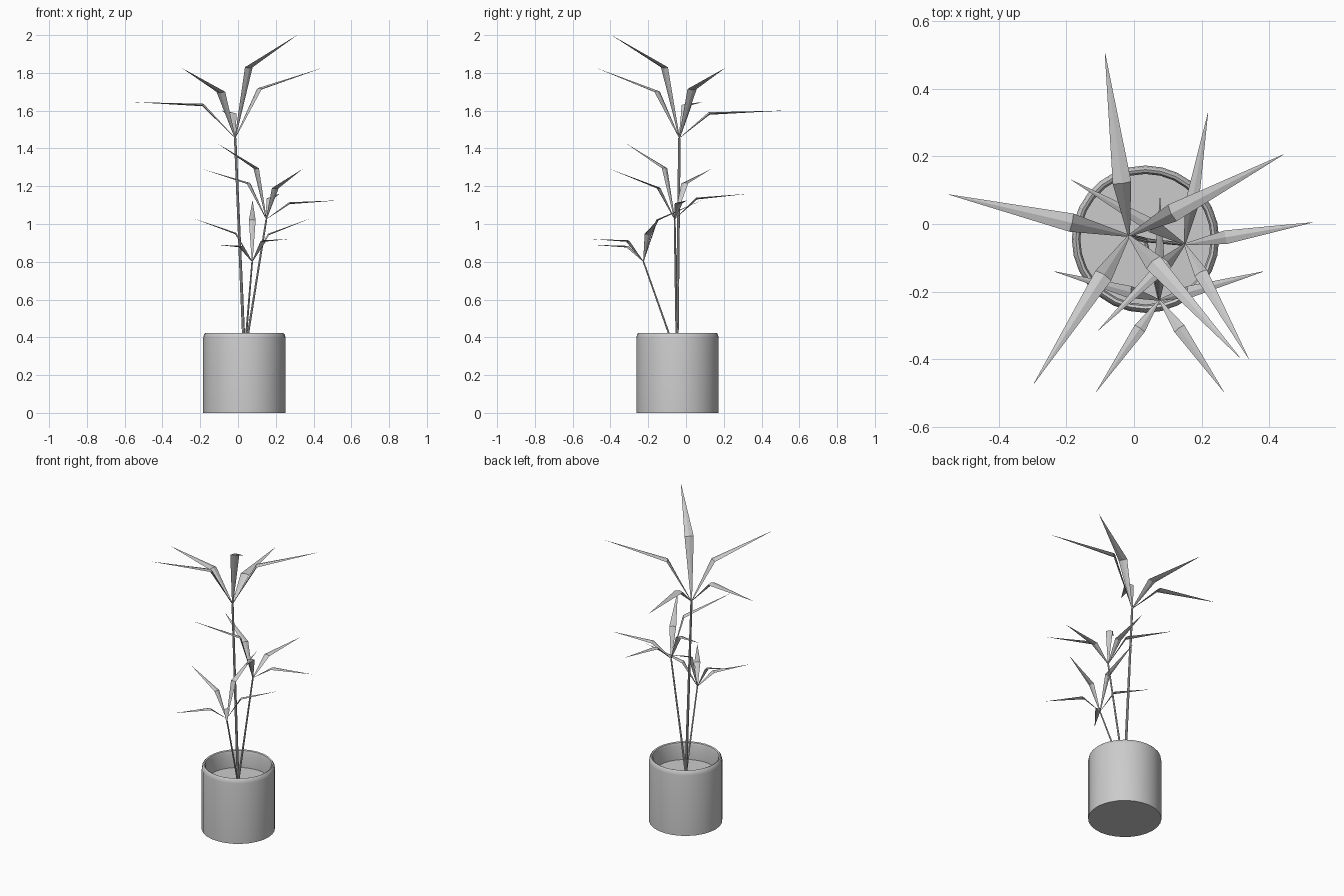
import bpy, bmesh, math
from mathutils import Vector

cube = bpy.data.objects.get("Cube")
if cube:
    bpy.data.objects.remove(cube, do_unlink=True)

grey = bpy.data.materials.new("plain grey")
grey.use_nodes = True
COLOUR = (0.6, 0.6, 0.6, 1)
grey.diffuse_color = COLOUR
grey.node_tree.nodes["Principled BSDF"].inputs["Base Color"].default_value = COLOUR


def make_object(name, bm, smooth=False):
    bmesh.ops.recalc_face_normals(bm, faces=bm.faces[:])
    mesh = bpy.data.meshes.new(name)
    bm.to_mesh(mesh)
    bm.free()
    mesh.materials.append(grey)
    obj = bpy.data.objects.new(name, mesh)
    bpy.context.collection.objects.link(obj)
    if smooth:
        bpy.ops.object.select_all(action='DESELECT')
        obj.select_set(True)
        bpy.context.view_layer.objects.active = obj
        bpy.ops.object.shade_smooth_by_angle(angle=math.radians(40))
    return obj


def skin(bm, rings):
    """Join rings of points with quads and cap both ends."""
    loops = [[bm.verts.new(p) for p in ring] for ring in rings]
    n = len(loops[0])
    for a, b in zip(loops, loops[1:]):
        for i in range(n):
            j = (i + 1) % n
            bm.faces.new((a[i], a[j], b[j], b[i]))
    bm.faces.new(loops[0][::-1])
    bm.faces.new(loops[-1])


def circle(centre, radius, sides):
    return [Vector(centre) + radius * Vector((math.cos(t), math.sin(t), 0))
            for t in (2 * math.pi * i / sides for i in range(sides))]


# Pot with rounded rim and sunken soil surface
POT = Vector((0.034, -0.045, 0))
profile = [(0.218, 0), (0.218, 0.395), (0.214, 0.415), (0.206, 0.424),
           (0.198, 0.42), (0.193, 0.405), (0.193, 0.31)]
bm = bmesh.new()
skin(bm, [circle(POT + Vector((0, 0, z)), r, 28) for r, z in profile])
make_object("pot", bm, smooth=True)


def stem(name, top, radius):
    bm = bmesh.new()
    base = POT + Vector((0, -0.003, 0.3))
    skin(bm, [circle(base, radius, 8), circle(top, radius * 0.8, 8)])
    make_object(name, bm, smooth=True)


def leaf(name, hub, tip, bend, bend_z, width):
    """Slim bent blade: thin at the hub, widest at the bend, pointed at the tip."""
    hub, tip = Vector(hub), Vector(tip)
    elbow = hub.lerp(tip, bend)
    elbow.z = bend_z
    side = Vector((hub.y - tip.y, tip.x - hub.x, 0)).normalized()
    up_in = (elbow - hub).normalized().cross(side)
    up_out = (tip - elbow).normalized().cross(side)
    up_mid = (up_in + up_out).normalized()
    rings = []
    for p, up, w in ((hub, up_in, 0.12), (elbow, up_mid, 1), (tip, up_out, 0.02)):
        s, u = side * width * w / 2, up * width * w * 0.13
        rings.append([p + s, p + u, p - s, p - u])
    bm = bmesh.new()
    skin(bm, rings)
    make_object(name, bm)


# Each shoot: hub, leaf width, leaves as (tip, bend position, bend height)
shoots = {
    "tall": ((-0.015, -0.035, 1.455), 0.055, [
        ((-0.086, 0.507, 1.60), 0.29, 1.585),
        ((0.443, 0.206, 1.825), 0.28, 1.715),
        ((-0.547, 0.087, 1.645), 0.32, 1.63),
        ((-0.296, -0.472, 1.825), 0.27, 1.70),
        ((0.313, -0.395, 2.0), 0.22, 1.83)]),
    "middle": ((0.15, -0.06, 1.025), 0.041, [
        ((0.53, 0.005, 1.125), 0.32, 1.11),
        ((0.219, 0.33, 1.16), 0.30, 1.135),
        ((0.34, -0.40, 1.29), 0.25, 1.19),
        ((-0.106, -0.315, 1.425), 0.21, 1.295),
        ((-0.186, 0.131, 1.29), 0.28, 1.215)]),
    "short": ((0.075, -0.225, 0.80), 0.036, [
        ((-0.237, -0.14, 1.03), 0.28, 0.95),
        ((0.385, -0.14, 1.03), 0.28, 0.945),
        ((-0.112, -0.497, 0.89), 0.31, 0.88),
        ((0.266, -0.497, 0.92), 0.31, 0.91),
        ((0.077, 0.082, 1.125), 0.23, 1.02)]),
}
for label, (hub, width, leaves) in shoots.items():
    stem(label + "_stem", hub, 0.15 * width)
    for i, (tip, bend, bend_z) in enumerate(leaves, 1):
        leaf(f"{label}_leaf_{i}", hub, tip, bend, bend_z, width)
